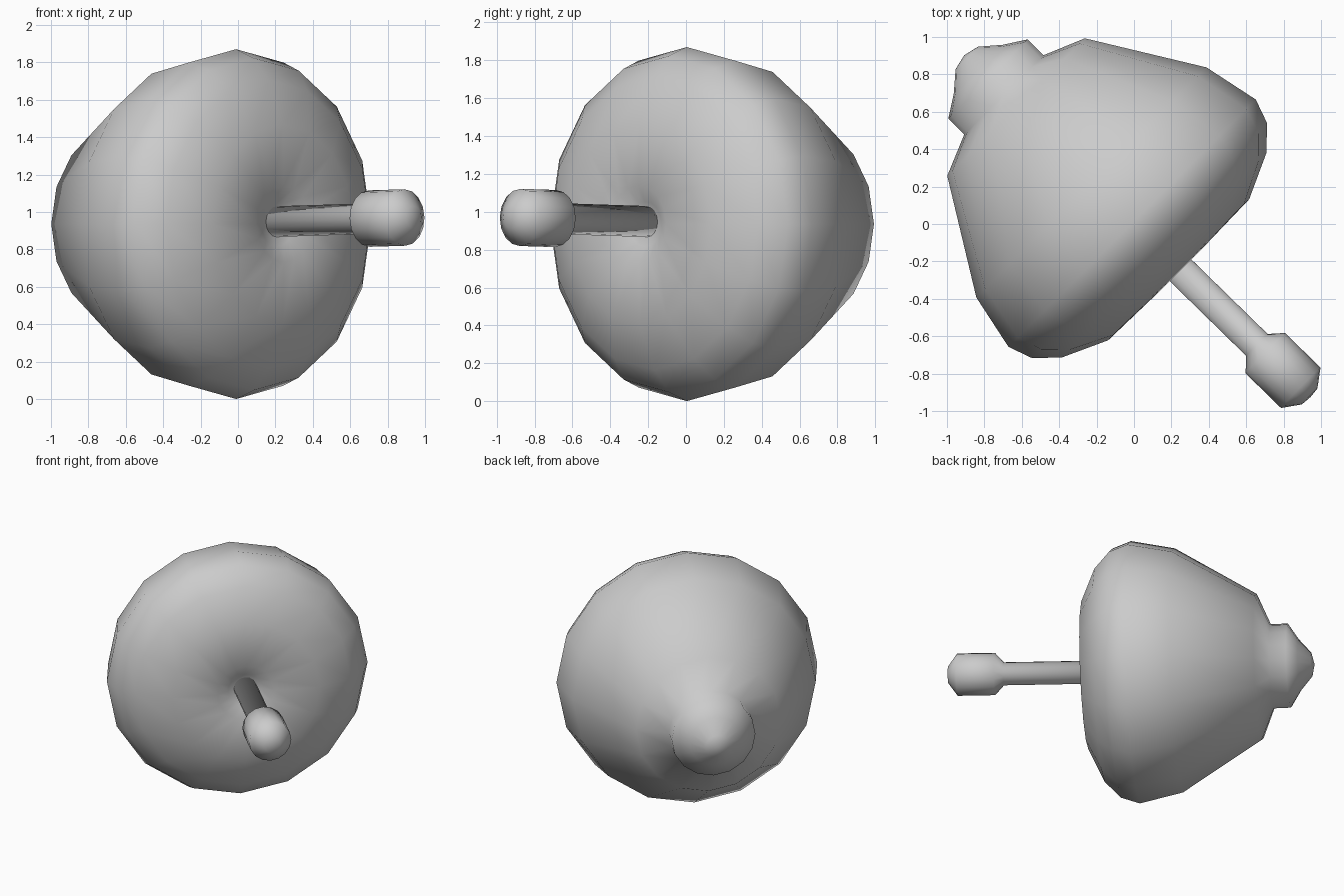
import bpy, bmesh, math
from mathutils import Vector

if "Cube" in bpy.data.objects:
    bpy.data.objects.remove(bpy.data.objects["Cube"])

SEGMENTS = 16


def lathe(name, start, end, profile):
    """Revolve (distance, radius) pairs about the line from start to end."""
    start, end = Vector(start), Vector(end)
    d = (end - start).normalized()
    side = Vector((0, 0, 1)).cross(d).normalized()
    up = d.cross(side)
    bm = bmesh.new()
    rings = []
    for t, r in profile:
        c = start + d * t
        if r == 0:
            rings.append([bm.verts.new(c)])
            continue
        angles = [2 * math.pi * i / SEGMENTS for i in range(SEGMENTS)]
        rings.append([bm.verts.new(c + r * (math.cos(a) * side + math.sin(a) * up))
                      for a in angles])
    for a, b in zip(rings, rings[1:]):
        for i in range(SEGMENTS):
            j = (i + 1) % SEGMENTS
            corners = [a[i % len(a)], a[j % len(a)], b[j % len(b)], b[i % len(b)]]
            bm.faces.new(list(dict.fromkeys(corners)))
    bmesh.ops.recalc_face_normals(bm, faces=bm.faces)
    for f in bm.faces:
        f.smooth = True
    mesh = bpy.data.meshes.new(name)
    bm.to_mesh(mesh)
    bm.free()
    ob = bpy.data.objects.new(name, mesh)
    bpy.context.collection.objects.link(ob)
    return ob


def on_axis(t, s, z):
    """Point at distance t along the diagonal towards front right, s sideways."""
    k = math.sqrt(0.5)
    return ((t + s) * k, (s - t) * k, z)


# Bell body lying on its side: crown knob, flared wall, rim, mouth and dimple
T0 = -1.28
body = [(-1.28, 0), (-1.26, 0.085), (-1.174, 0.185), (-1.10, 0.30), (-0.98, 0.30),
        (-0.888, 0.52), (-0.318, 0.87), (-0.01, 0.935), (0.123, 0.888),
        (0.233, 0.771), (0.342, 0.533), (0.350, 0.205), (0.30, 0.12), (0.28, 0)]
lathe("bell_body", on_axis(T0, -0.004, 0.935), on_axis(0.3, -0.004, 0.935),
      [(t - T0, r) for t, r in body])

# Clapper: thin rod ending in a rounded striker
C0 = 0.27
clapper = [(0.27, 0), (0.27, 0.082), (0.922, 0.082), (0.985, 0.151), (1.25, 0.151),
           (1.316, 0.06), (1.322, 0)]
lathe("clapper", on_axis(C0, 0, 0.948), on_axis(1.32, 0.012, 0.972),
      [(t - C0, r) for t, r in clapper])
